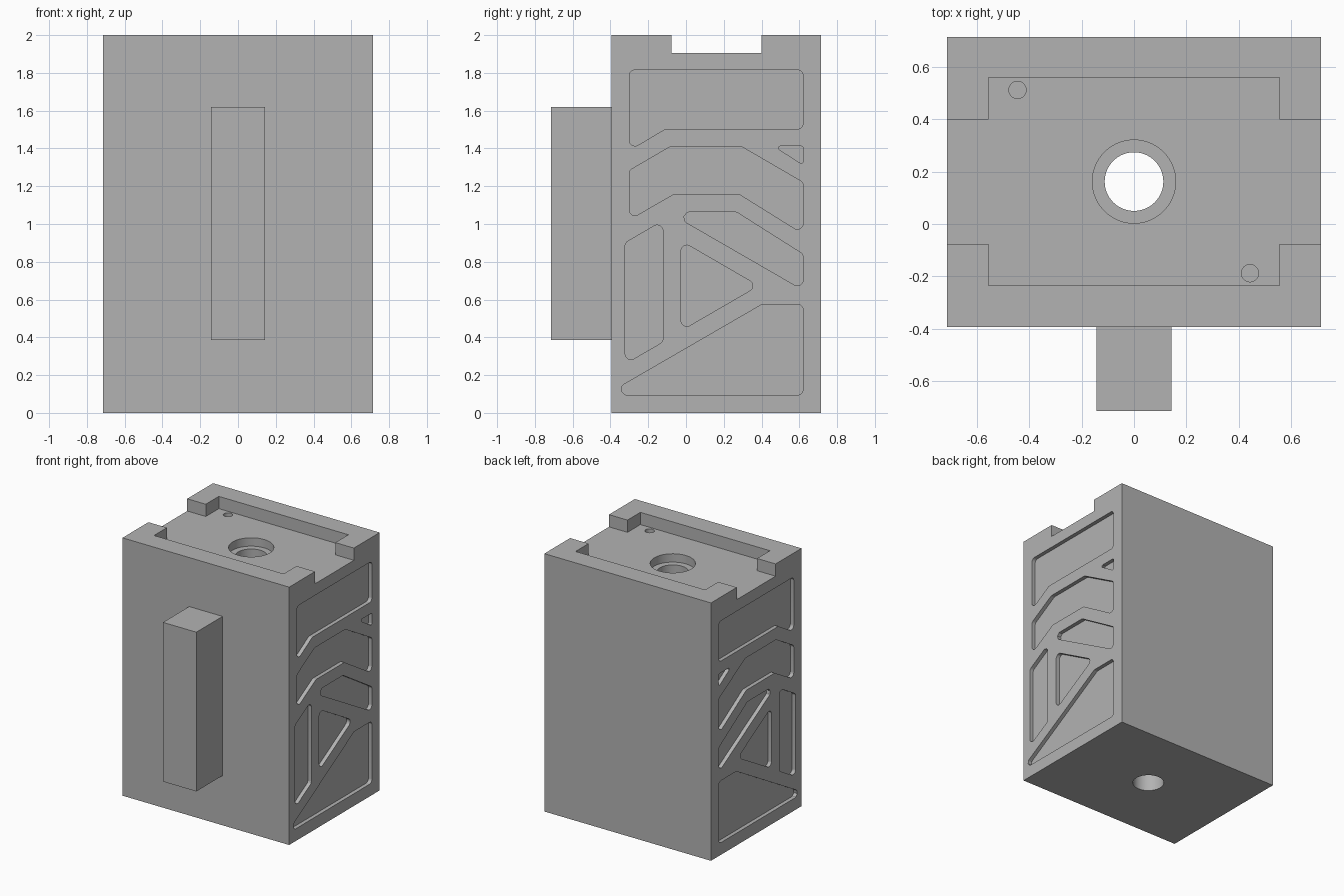
import bpy
import bmesh
import math
from mathutils import Vector

if "Cube" in bpy.data.objects:
    bpy.data.objects.remove(bpy.data.objects["Cube"])

grey = bpy.data.materials.new("plain_grey")
grey.diffuse_color = (0.45, 0.45, 0.45, 1)
grey.use_nodes = True
grey.node_tree.nodes["Principled BSDF"].inputs["Base Color"].default_value = grey.diffuse_color


def finish(name, bm):
    bmesh.ops.recalc_face_normals(bm, faces=bm.faces)
    mesh = bpy.data.meshes.new(name)
    bm.to_mesh(mesh)
    bm.free()
    mesh.materials.append(grey)
    obj = bpy.data.objects.new(name, mesh)
    bpy.context.collection.objects.link(obj)
    return obj


def box(name, x0, x1, y0, y1, z0, z1):
    bm = bmesh.new()
    bmesh.ops.create_cube(bm, size=1)
    for v in bm.verts:
        v.co = ((x0 + x1) / 2 + v.co.x * (x1 - x0),
                (y0 + y1) / 2 + v.co.y * (y1 - y0),
                (z0 + z1) / 2 + v.co.z * (z1 - z0))
    return finish(name, bm)


def prism(name, points, offset):
    bm = bmesh.new()
    face = bm.faces.new([bm.verts.new(p) for p in points])
    ext = bmesh.ops.extrude_face_region(bm, geom=[face])
    verts = [g for g in ext["geom"] if isinstance(g, bmesh.types.BMVert)]
    bmesh.ops.translate(bm, verts=verts, vec=offset)
    return finish(name, bm)


def cylinder(name, x, y, r, z0, z1, sides=64):
    ring = [(x + r * math.cos(i * math.tau / sides),
             y + r * math.sin(i * math.tau / sides), z0) for i in range(sides)]
    return prism(name, ring, (0, 0, z1 - z0))


def rounded(points, r, steps=6):
    """Replace each polygon corner with a tangent arc of radius r."""
    pts = [Vector(p) for p in points]
    out = []
    for i, p in enumerate(pts):
        a = (pts[i - 1] - p).normalized()
        b = (pts[(i + 1) % len(pts)] - p).normalized()
        half = a.angle(b) / 2
        centre = p + (a + b).normalized() * (r / math.sin(half))
        start = p + a * (r / math.tan(half)) - centre
        end = p + b * (r / math.tan(half)) - centre
        for k in range(steps + 1):
            t = k / steps
            d = (start * (1 - t) + end * t).normalized()
            out.append(centre + d * r)
    return out


def cut(target, cutter):
    mod = target.modifiers.new("cut", "BOOLEAN")
    mod.operation = "DIFFERENCE"
    mod.solver = "EXACT"
    mod.object = cutter
    bpy.context.view_layer.objects.active = target
    bpy.ops.object.modifier_apply(modifier=mod.name)
    bpy.data.objects.remove(cutter, do_unlink=True)


# Main block and front grip
W, FRONT, BACK, TOP, FLOOR = 0.715, -0.394, 0.715, 2.0, 1.905
body = box("body", -W, W, FRONT, BACK, 0, TOP)
box("front_grip", -0.143, 0.143, -0.715, FRONT, 0.385, 1.62)

# Cross-shaped recess in the top, open at both sides
px, y0, y1, s0, s1 = 0.556, -0.235, 0.559, -0.077, 0.399
outline = [(-px, y0), (px, y0), (px, s0), (1, s0), (1, s1), (px, s1),
           (px, y1), (-px, y1), (-px, s1), (-1, s1), (-1, s0), (-px, s0)]
cut(body, prism("recess", [(x, y, FLOOR) for x, y in outline], (0, 0, 0.3)))

# Counterbored through hole and two small pin holes
cut(body, cylinder("counterbore", 0, 0.162, 0.159, FLOOR - 0.065, 2.1))
cut(body, cylinder("bore", 0, 0.162, 0.112, -0.1, 2.1))
cut(body, cylinder("pin_hole_back", -0.445, 0.512, 0.033, FLOOR - 0.1, 1.95, 32))
cut(body, cylinder("pin_hole_front", 0.443, -0.188, 0.033, FLOOR - 0.1, 1.95, 32))

# Shallow rounded pockets forming a truss on each side (y, z)
pockets = [
    ([(-.30, 1.815), (.62, 1.815), (.62, 1.503), (-.11, 1.503), (-.30, 1.39)], .03),
    ([(-.30, 1.283), (-.082, 1.41), (.293, 1.41), (.62, 1.22),
      (.62, .948), (.283, 1.158), (-.066, 1.158), (-.30, 1.023)], .03),
    ([(.465, 1.412), (.62, 1.412), (.62, 1.313)], .01),
    ([(-.094, 1.063), (.267, 1.063), (.62, .84), (.62, .651)], .03),
    ([(-.322, .90), (-.122, 1.017), (-.122, .376), (-.322, .26)], .03),
    ([(-.026, .91), (.383, .673), (-.026, .436)], .03),
    ([(-.425, .095), (.62, .095), (.62, .575), (.404, .575)], .03),
]
DEPTH = 0.03
for side in (-1, 1):
    for points, radius in pockets:
        ring = [(side * (W - DEPTH), p.x, p.y) for p in rounded(points, radius)]
        cut(body, prism("pocket", ring, (side * 0.2, 0, 0)))

# Smooth the bores and pocket corners, keep the edges sharp
bpy.ops.object.select_all(action="DESELECT")
body.select_set(True)
bpy.context.view_layer.objects.active = body
bpy.ops.object.shade_smooth_by_angle(angle=math.radians(30))
